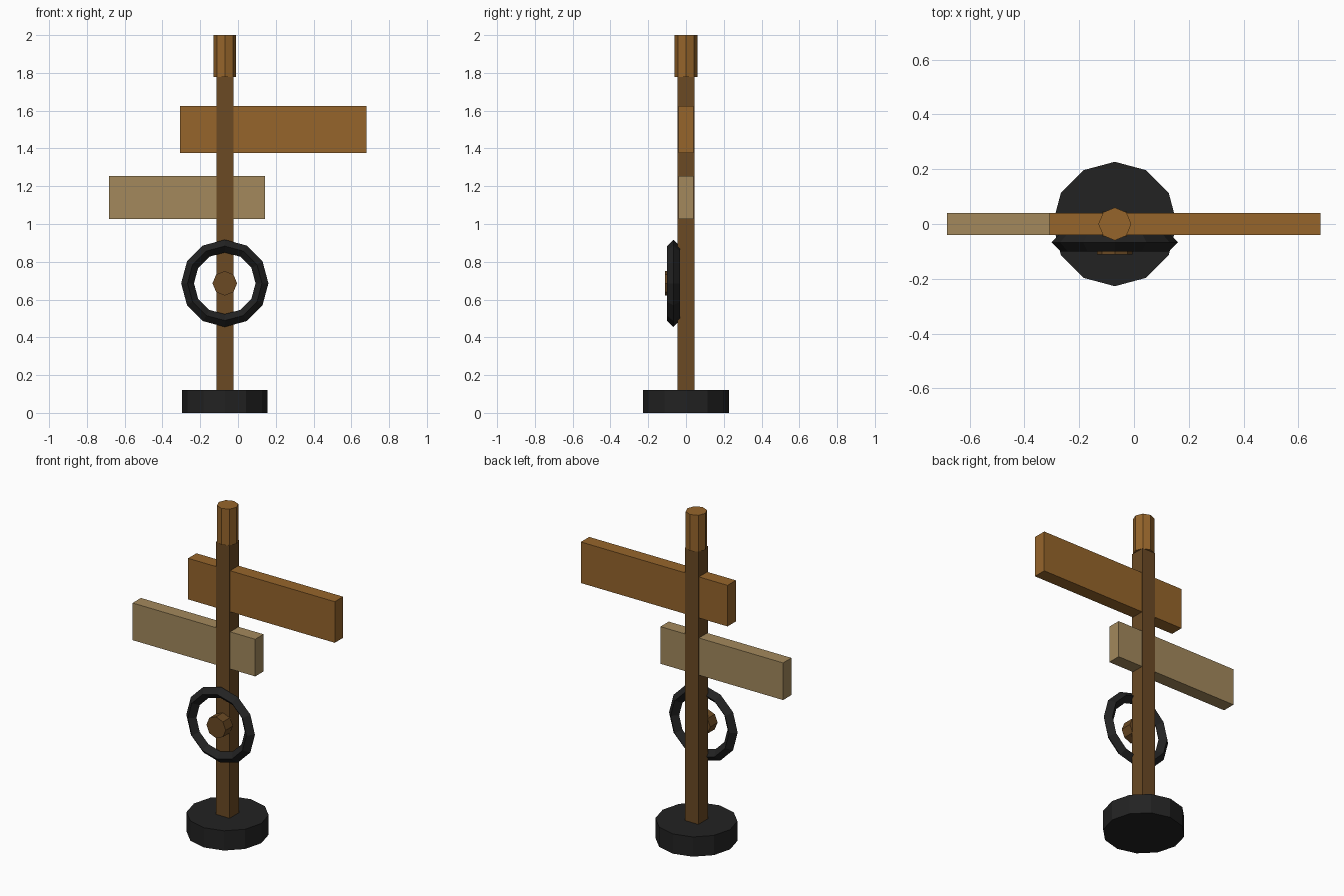
import bpy, math
from mathutils import Matrix

if "Cube" in bpy.data.objects:
    bpy.data.objects.remove(bpy.data.objects["Cube"])

PX = -0.07  # post centre in x


def material(name, rgb):
    m = bpy.data.materials.new(name)
    lin = [((c / 255 + 0.055) / 1.055) ** 2.4 for c in rgb]
    m.diffuse_color = (*lin, 1)
    m.use_nodes = True
    m.node_tree.nodes["Principled BSDF"].inputs["Base Color"].default_value = m.diffuse_color
    return m


post_brown = material("dark brown wood", (107, 74, 36))
warm_brown = material("warm brown wood", (150, 101, 43))
pale_wood = material("pale wood", (163, 137, 92))
rubber = material("black rubber", (34, 34, 34))


def finish(name, mat):
    o = bpy.context.object
    o.name = name
    o.data.materials.append(mat)
    return o


def box(name, mat, x0, x1, y0, y1, z0, z1):
    bpy.ops.mesh.primitive_cube_add(size=1)
    o = finish(name, mat)
    o.data.transform(Matrix.Translation(((x0 + x1) / 2, (y0 + y1) / 2, (z0 + z1) / 2))
                     @ Matrix.Diagonal((x1 - x0, y1 - y0, z1 - z0, 1)))
    return o


def cylinder(name, mat, sides, r, depth, loc, rot=(0, 0, 0)):
    bpy.ops.mesh.primitive_cylinder_add(vertices=sides, radius=r, depth=depth,
                                        location=loc, rotation=rot)
    return finish(name, mat)


# Base disc, square post and octagonal cap
cylinder("base", rubber, 12, 0.227, 0.12, (PX, 0, 0.06))
box("post", post_brown, PX - 0.045, PX + 0.045, -0.045, 0.045, 0.11, 1.78)
cylinder("post_cap", warm_brown, 8, 0.06, 0.222, (PX, 0, 1.889))

# Sign boards, slightly thinner than the post
box("upper_board", warm_brown, -0.308, 0.68, -0.04, 0.04, 1.375, 1.625)
box("lower_board", pale_wood, -0.682, 0.144, -0.04, 0.04, 1.027, 1.253)

# Ring with a diamond cross-section, and its hub
bpy.ops.mesh.primitive_torus_add(major_segments=12, minor_segments=4,
                                 major_radius=0.197, minor_radius=0.034,
                                 location=(PX, -0.067, 0.686),
                                 rotation=(math.pi / 2, 0, 0))
finish("ring", rubber)
cylinder("hub", post_brown, 8, 0.065, 0.07, (PX, -0.076, 0.686), (math.pi / 2, 0, 0))
